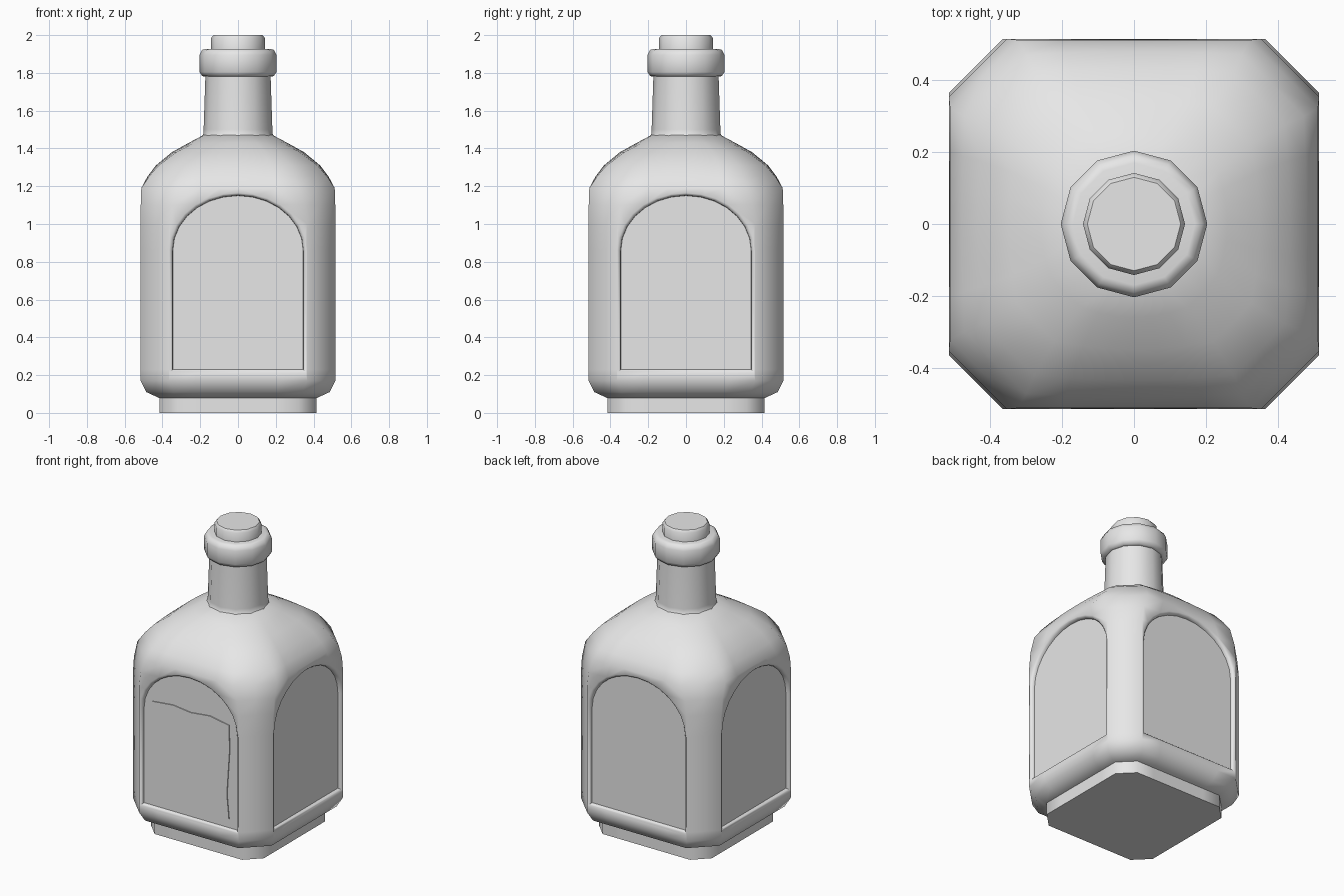
import bpy, bmesh, math
from mathutils import Matrix

if "Cube" in bpy.data.objects:
    bpy.data.objects.remove(bpy.data.objects["Cube"])

grey = bpy.data.materials.new("plain grey")
grey.use_nodes = True
grey.diffuse_color = (0.8, 0.8, 0.8, 1)
grey.node_tree.nodes["Principled BSDF"].inputs["Base Color"].default_value = (0.8, 0.8, 0.8, 1)


def loft(name, rings):
    """Skin a stack of closed rings and cap both ends."""
    bm = bmesh.new()
    loops = [[bm.verts.new(p) for p in ring] for ring in rings]
    n = len(loops[0])
    for a, b in zip(loops, loops[1:]):
        for i in range(n):
            j = (i + 1) % n
            bm.faces.new((a[i], a[j], b[j], b[i]))
    bm.faces.new(loops[0][::-1])
    bm.faces.new(loops[-1])
    bmesh.ops.recalc_face_normals(bm, faces=bm.faces)
    mesh = bpy.data.meshes.new(name)
    bm.to_mesh(mesh)
    bm.free()
    ob = bpy.data.objects.new(name, mesh)
    bpy.context.collection.objects.link(ob)
    mesh.materials.append(grey)
    return ob


def smooth(ob, degrees):
    bpy.ops.object.select_all(action='DESELECT')
    ob.select_set(True)
    bpy.context.view_layer.objects.active = ob
    bpy.ops.object.shade_smooth_by_angle(angle=math.radians(degrees))


def section(z, half, diagonal, roundness=0):
    """Square with cut corners, blended towards a circle by roundness."""
    corner = math.degrees(math.atan2(diagonal * math.sqrt(2) - half, half))
    steps = [0, corner / 3, corner * 2 / 3, corner, 45, 90 - corner, 90 - corner * 2 / 3, 90 - corner / 3]
    ring = []
    for quarter in range(4):
        for step in steps:
            t = math.radians(step)
            r = min(half / max(math.cos(t), math.sin(t)), diagonal / math.cos(t - math.pi / 4))
            r += (half - r) * roundness
            t += quarter * math.pi / 2
            ring.append((r * math.cos(t), r * math.sin(t), z))
    return ring


def turned(name, profile, sides=12):
    """Faceted round part from (radius, height) pairs."""
    ob = loft(name, [[(r * math.cos(math.tau * i / sides), r * math.sin(math.tau * i / sides), z)
                      for i in range(sides)] for r, z in profile])
    smooth(ob, 50)
    return ob


def arch(y, grow):
    """Arched panel outline at depth y, widened by grow."""
    w, spring, bottom = 0.345 + grow, 0.86, 0.23 - grow
    ring = [(-w, y, bottom), (w, y, bottom)]
    for i in range(15):
        t = math.pi * i / 14
        ring.append((w * math.cos(t), y, spring + (0.29 + grow) * math.sin(t)))
    return ring


# Body with rounded shoulders
body = loft("bottle_body", [section(*s) for s in (
    (0.08, 0.42, 0.52), (0.11, 0.485, 0.585), (0.17, 0.515, 0.622), (0.23, 0.515, 0.622),
    (0.86, 0.515, 0.622), (1.0, 0.515, 0.622), (1.1, 0.515, 0.614), (1.19, 0.512, 0.59),
    (1.25, 0.48, 0.555, 0.1), (1.31, 0.435, 0.51, 0.2), (1.38, 0.35, 0.415, 0.4),
    (1.43, 0.26, 0.30, 0.7), (1.47, 0.185, 0.19, 1))])

# Recessed arched panels on all four sides
for k in range(4):
    cutter = loft("panel_cutter", [arch(-0.49, 0), arch(-0.503, 0.002), arch(-0.511, 0.009),
                                   arch(-0.516, 0.02), arch(-0.6, 0.02)])
    cutter.data.transform(Matrix.Rotation(k * math.pi / 2, 4, 'Z'))
    cutter.hide_render = True
    cutter.hide_viewport = True
    cut = body.modifiers.new("panel", 'BOOLEAN')
    cut.operation = 'DIFFERENCE'
    cut.solver = 'EXACT'
    cut.object = cutter
bpy.context.view_layer.update()
carved = bpy.data.meshes.new_from_object(body.evaluated_get(bpy.context.evaluated_depsgraph_get()))
body.modifiers.clear()
body.data = carved
for ob in [o for o in bpy.data.objects if o.name.startswith("panel_cutter")]:
    bpy.data.objects.remove(ob)
smooth(body, 48)

# Foot
foot = loft("bottle_foot", [section(z, 0.415, 0.52) for z in (0, 0.09)])
smooth(foot, 48)

# Neck, lip and stopper
turned("neck", [(0.2, 1.45), (0.184, 1.475), (0.182, 1.5), (0.172, 1.8)])
turned("lip", [(0.17, 1.78), (0.19, 1.783), (0.204, 1.805), (0.204, 1.895), (0.19, 1.922), (0.17, 1.927)])
turned("stopper", [(0.142, 1.91), (0.142, 1.985), (0.13, 2.0)])

# Wavy paper label on the front panel
edge = [(-0.28, 0.92), (-0.27, 0.78), (-0.285, 0.55), (-0.27, 0.29), (-0.15, 0.315), (0, 0.28),
        (0.14, 0.27), (0.28, 0.29), (0.265, 0.45), (0.285, 0.75), (0.28, 0.91), (0.14, 0.935),
        (0, 0.92), (-0.13, 0.935)]
loft("paper_label", [[(x, y, z) for x, z in edge] for y in (-0.489, -0.496)])
